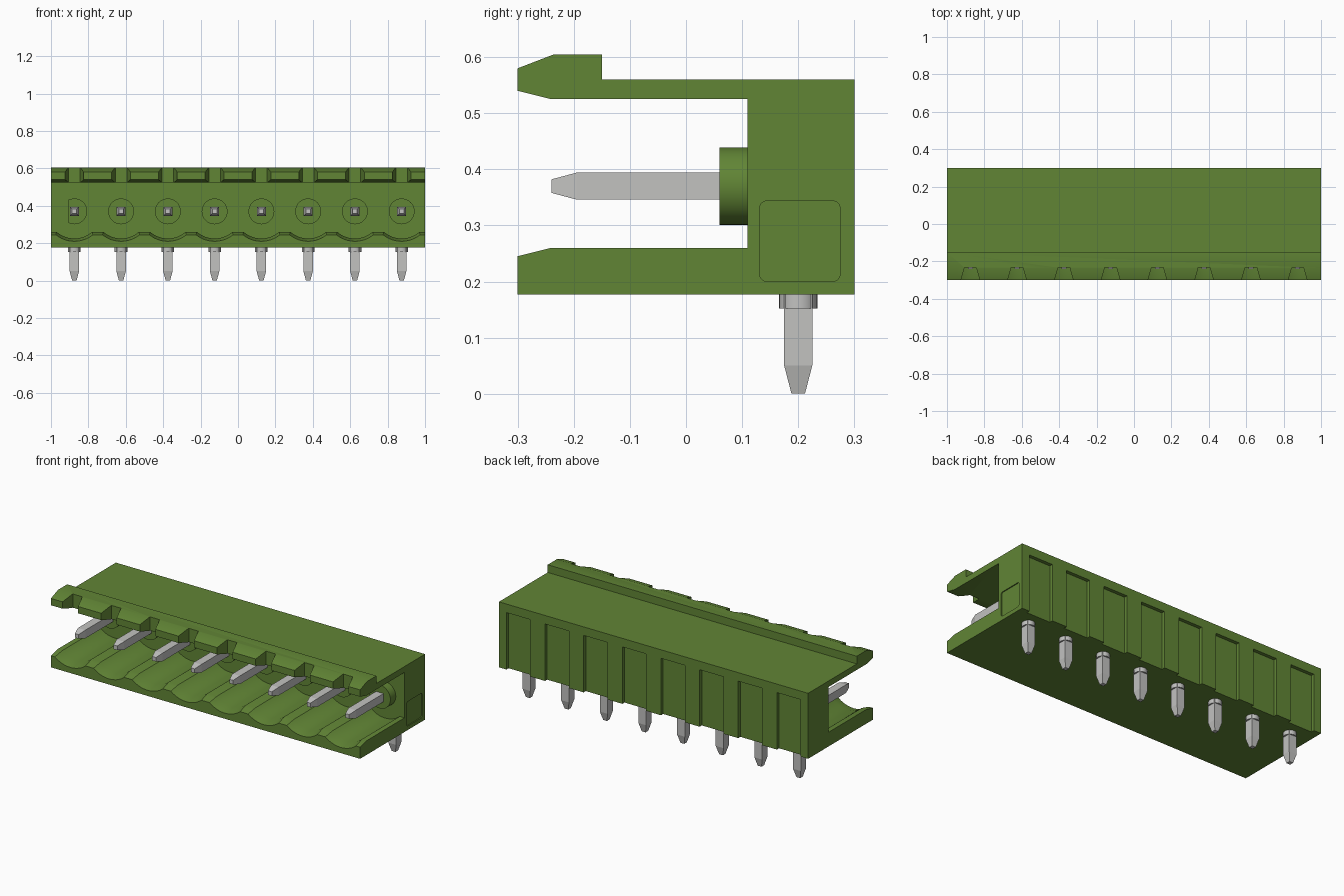
import bpy, bmesh, math
from mathutils import Vector

cube = bpy.data.objects.get("Cube")
if cube:
    bpy.data.objects.remove(cube, do_unlink=True)

PITCH = 0.25
CENTRES = [(i - 3.5) * PITCH for i in range(8)]
PIN_Z, PIN_Y = 0.37, 0.2


def make_material(name, colour, roughness):
    mat = bpy.data.materials.new(name)
    mat.use_nodes = True
    mat.diffuse_color = (*colour, 1)
    shader = mat.node_tree.nodes["Principled BSDF"]
    shader.inputs["Base Color"].default_value = (*colour, 1)
    shader.inputs["Roughness"].default_value = roughness
    return mat


green = make_material("green plastic", (0.12, 0.235, 0.036), 0.6)
silver = make_material("silver metal", (0.54, 0.54, 0.53), 0.5)


def loft(bm, rings):
    """Skin a closed solid through rings with equal point counts."""
    rows = [[bm.verts.new(Vector(p)) for p in ring] for ring in rings]
    n = len(rows[0])
    for a, b in zip(rows, rows[1:]):
        for i in range(n):
            j = (i + 1) % n
            bm.faces.new((a[i], a[j], b[j], b[i]))
    bm.faces.new(rows[0])
    bm.faces.new(rows[-1])


def box(bm, lo, hi):
    (x0, y0, z0), (x1, y1, z1) = lo, hi
    loft(bm, [[(x0, y0, z), (x1, y0, z), (x1, y1, z), (x0, y1, z)] for z in (z0, z1)])


def finish(bm, name, mat):
    bmesh.ops.recalc_face_normals(bm, faces=bm.faces)
    mesh = bpy.data.meshes.new(name)
    bm.to_mesh(mesh)
    bm.free()
    mesh.materials.append(mat)
    obj = bpy.data.objects.new(name, mesh)
    bpy.context.collection.objects.link(obj)
    return obj


def activate(obj):
    bpy.ops.object.select_all(action="DESELECT")
    obj.select_set(True)
    bpy.context.view_layer.objects.active = obj


def smooth(obj):
    activate(obj)
    bpy.ops.object.shade_smooth_by_angle(angle=math.radians(30))


def carve(obj, bm, name):
    cutter = finish(bm, name, green)
    cutter.hide_render = True
    mod = obj.modifiers.new(name, "BOOLEAN")
    mod.operation, mod.solver, mod.object = "DIFFERENCE", "EXACT", cutter
    activate(obj)
    bpy.ops.object.modifier_apply(modifier=mod.name)
    bpy.data.objects.remove(cutter, do_unlink=True)


# Housing: C-shaped side profile (y, z) extruded along the row
profile = [(0.3, 0.177), (0.3, 0.56), (-0.15, 0.56), (-0.15, 0.605),
           (-0.235, 0.605), (-0.3, 0.58), (-0.3, 0.54), (-0.24, 0.525),
           (0.11, 0.525), (0.11, 0.26), (-0.24, 0.26), (-0.3, 0.245),
           (-0.3, 0.177)]
bm = bmesh.new()
loft(bm, [[(x, y, z) for y, z in profile] for x in (-1, 1)])
housing = finish(bm, "housing", green)

# Scalloped troughs in the lower shelf, flaring at the front edge
bm = bmesh.new()
STEPS, HALF = 20, 0.12
for cx in CENTRES:
    rings = []
    for y, r in ((-0.32, 0.165), (-0.24, 0.145), (0.11, 0.145)):
        xs = [HALF * (2 * i / STEPS - 1) for i in range(STEPS + 1)]
        ring = [(cx + x, y, PIN_Z - math.sqrt(r * r - x * x)) for x in xs]
        ring += [(cx + HALF, y, 0.31), (cx - HALF, y, 0.31)]
        rings.append(ring)
    loft(bm, rings)
carve(housing, bm, "trough_cutter")

# Tapered notches through the upper lip
bm = bmesh.new()
for cx in CENTRES:
    trapezoid = [(-0.053, -0.31), (0.053, -0.31), (0.031, -0.232), (-0.031, -0.232)]
    loft(bm, [[(cx + x, y, z) for x, y in trapezoid] for z in (0.5, 0.65)])
carve(housing, bm, "notch_cutter")

# Shallow panels in the back, open at the bottom
bm = bmesh.new()
for cx in CENTRES:
    box(bm, (cx - 0.077, 0.28, 0.1), (cx + 0.077, 0.35, 0.51))
carve(housing, bm, "panel_cutter")

# Rounded square recess on the left end
bm = bmesh.new()
corner, half = 0.012, 0.0715
outline = []
for q in range(4):
    mid = math.radians(45 + 90 * q)
    for k in range(5):
        a = math.radians(90 * q + 22.5 * k)
        outline.append((0.203 + math.copysign(half - corner, math.cos(mid)) + corner * math.cos(a),
                        0.272 + math.copysign(half - corner, math.sin(mid)) + corner * math.sin(a)))
loft(bm, [[(x, y, z) for y, z in outline] for x in (0.994, 1.05)])
carve(housing, bm, "end_recess_cutter")
smooth(housing)


def disc(radius, count=40):
    return [(radius * math.cos(math.tau * i / count), radius * math.sin(math.tau * i / count))
            for i in range(count)]


def square(h):
    return [(-h, -h), (h, -h), (h, h), (-h, h)]


# Contacts: one set per position
for n, cx in enumerate(CENTRES, 1):
    # Round collar on the wall; the first one has a flat side
    bm = bmesh.new()
    flat = -0.03 if n == 1 else -1
    pts = [(x, z) for x, z in disc(0.069) if x > flat]
    if n == 1:
        edge = math.sqrt(0.069 ** 2 - flat ** 2)
        pts = sorted(pts + [(flat, edge), (flat, -edge)], key=lambda p: math.atan2(p[1], p[0]))
    loft(bm, [[(cx + x, y, PIN_Z + z) for x, z in pts] for y in (0.06, 0.13)])
    smooth(finish(bm, f"collar_{n}", green))

    # Mating pin pointing forward
    bm = bmesh.new()
    loft(bm, [[(cx + x, y, PIN_Z + z) for x, z in square(h)]
              for y, h in ((-0.24, 0.012), (-0.195, 0.024), (0.13, 0.024))])
    finish(bm, f"mating_pin_{n}", silver)

    # Solder pin pointing down
    bm = bmesh.new()
    loft(bm, [[(cx + x, PIN_Y + y, z) for x, y in square(h)]
              for z, h in ((0, 0.012), (0.05, 0.025), (0.19, 0.025))])
    finish(bm, f"solder_pin_{n}", silver)

    # Round shoulder where the solder pin leaves the housing
    bm = bmesh.new()
    loft(bm, [[(cx + x, PIN_Y + y, z) for x, y in disc(0.034, 32)] for z in (0.152, 0.19)])
    smooth(finish(bm, f"pin_shoulder_{n}", silver))
